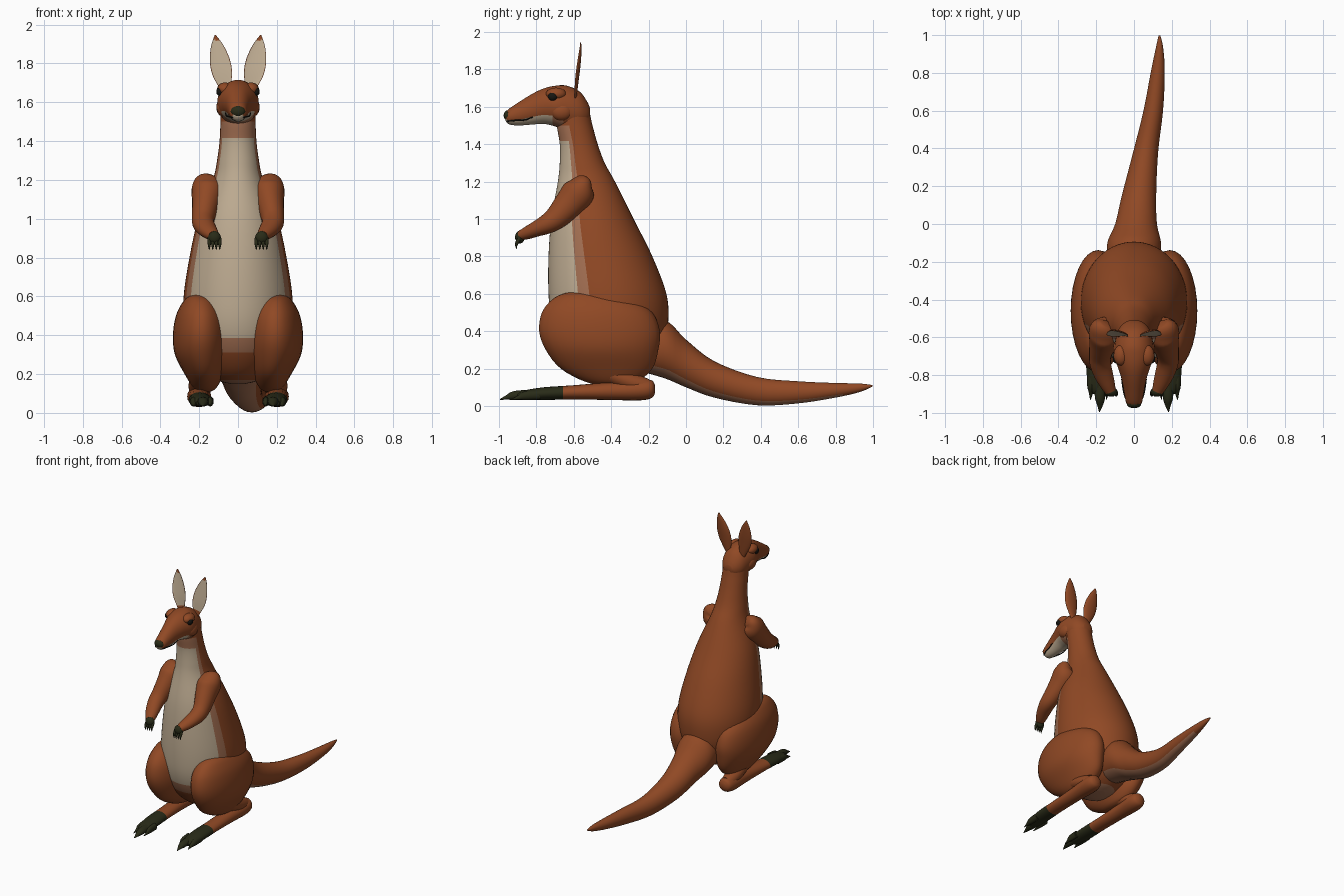
import bpy, bmesh, math
from mathutils import Vector

if "Cube" in bpy.data.objects:
    bpy.data.objects.remove(bpy.data.objects["Cube"])

def mat(name, col):
    m = bpy.data.materials.new(name)
    m.diffuse_color = (*col, 1)
    m.use_nodes = True
    m.node_tree.nodes["Principled BSDF"].inputs["Base Color"].default_value = m.diffuse_color
    return m

MATS = [mat("rust_fur", (.28, .066, .018)), mat("cream_fur", (.54, .43, .30)),
        mat("tan_fur", (.37, .16, .085)), mat("dark_claw", (.022, .024, .009)),
        mat("eye_black", (.008, .008, .006))]
RUST, CREAM, TAN, DARK, BLACK = range(5)

def finish(name, bm, angle=50):
    bmesh.ops.recalc_face_normals(bm, faces=bm.faces)
    me = bpy.data.meshes.new(name)
    bm.to_mesh(me)
    bm.free()
    ob = bpy.data.objects.new(name, me)
    bpy.context.collection.objects.link(ob)
    for m in MATS:
        me.materials.append(m)
    bpy.ops.object.select_all(action='DESELECT')
    ob.select_set(True)
    bpy.context.view_layer.objects.active = ob
    bpy.ops.object.shade_smooth_by_angle(angle=math.radians(angle))
    return ob

def spline(rows, sub):
    """Catmull-Rom through rows of numbers."""
    out, n = [], len(rows)
    for i in range(n - 1):
        p = [rows[max(0, min(n - 1, i + k))] for k in (-1, 0, 1, 2)]
        for s in range(sub):
            t = s / sub
            out.append([.5 * (2*b + (c - a)*t + (2*a - 5*b + 4*c - d)*t*t + (3*b - a - 3*c + d)*t**3)
                        for a, b, c, d in zip(*p)])
    return out + [list(rows[-1])]

def loft(name, rows, seg=24, sub=4, axis=None, rule=lambda c, a: RUST, side=1, shape=None):
    """Skin elliptical rings (x, y, z, half width, half depth); angle 0 is the front or underside."""
    rows = spline(rows, sub)
    pts = [Vector((r[0] * side, r[1], r[2])) for r in rows]
    bm, rings = bmesh.new(), []
    for i, r in enumerate(rows):
        t = Vector(axis) if axis else (pts[min(i + 1, len(pts) - 1)] - pts[max(i - 1, 0)]).normalized()
        u = (Vector((1, 0, 0)) - t * t.x).normalized()
        v = t.cross(u)
        ring = []
        for k in range(seg):
            a = 2 * math.pi * k / seg
            d = shape(math.cos(a)) if shape else -math.cos(a)
            ring.append(bm.verts.new(pts[i] + u * max(r[3], .001) * math.sin(a) + v * max(r[4], .001) * d))
        rings.append(ring)
    for A, B in zip(rings, rings[1:]):
        for k in range(seg):
            f = bm.faces.new((A[k], A[(k+1) % seg], B[(k+1) % seg], B[k]))
            ang = 360 * (k + .5) / seg
            f.material_index = rule(f.calc_center_median(), min(ang, 360 - ang))
    for ring, nxt in ((rings[0], rings[1]), (rings[-1], rings[-2])):
        f = bm.faces.new(ring)
        f.material_index = nxt[0].link_faces[0].material_index
    return finish(name, bm)

def ball(name, loc, size, m, seg=16):
    bm = bmesh.new()
    bmesh.ops.create_uvsphere(bm, u_segments=seg, v_segments=seg // 2 + 2, radius=1)
    for v in bm.verts:
        v.co = Vector([v.co[i] * size[i] + loc[i] for i in range(3)])
    for f in bm.faces:
        f.material_index = m
    return finish(name, bm)

# torso and neck: z, front y, back y, half width
torso = [(.15, -.46, -.34, .04), (.17, -.53, -.27, .11), (.23, -.61, -.18, .18), (.33, -.68, -.12, .24),
         (.45, -.72, -.095, .275), (.6, -.735, -.105, .28), (.8, -.735, -.18, .25), (1.0, -.72, -.28, .205),
         (1.2, -.685, -.38, .13), (1.3, -.675, -.435, .108), (1.4, -.675, -.472, .095),
         (1.5, -.69, -.50, .09), (1.6, -.69, -.525, .085), (1.66, -.65, -.57, .05)]

def torso_rule(c, a):
    if c.z < .17:
        return TAN
    if a > 72 or c.z < .31 or c.z > 1.5:
        return RUST
    return CREAM if a < 60 and .39 < c.z < 1.42 else TAN

loft("torso", [(0, (f + b) / 2, z, w, (b - f) / 2) for z, f, b, w in torso],
     seg=60, sub=6, axis=(0, 0, 1), rule=torso_rule)

# head: y, top z, bottom z, half width
head = [(-.512, 1.59, 1.54, .03), (-.53, 1.63, 1.50, .06), (-.57, 1.682, 1.47, .088), (-.64, 1.713, 1.475, .102),
        (-.70, 1.712, 1.495, .105), (-.76, 1.698, 1.508, .085), (-.82, 1.67, 1.505, .066),
        (-.89, 1.627, 1.50, .052), (-.945, 1.59, 1.505, .042), (-.965, 1.57, 1.525, .025)]

def head_rule(c, a):
    if a < 62 and c.y < -.66:
        return CREAM if c.y < -.71 else TAN
    return RUST

loft("head", [(0, y, (t + b) / 2, w, (t - b) / 2) for y, t, b, w in head],
     seg=36, axis=(0, -1, 0), rule=head_rule)
ball("nose", (0, -.953, 1.553), (.038, .022, .028), DARK)

# tail swinging to one side: left x, right x, y, top z, bottom z
tail = [(-.12, .12, -.30, .42, .2), (-.145, .145, -.12, .46, .15), (-.10, .122, 0, .355, .10),
        (-.065, .118, .15, .24, .045), (-.005, .128, .38, .155, .004), (.05, .154, .6, .132, .014),
        (.088, .163, .8, .123, .045), (.115, .155, .93, .12, .075), (.13, .14, .997, .112, .104)]
loft("tail", [((l + r) / 2, y, (t + b) / 2, (r - l) / 2, (t - b) / 2) for l, r, y, t, b in tail],
     seg=30, axis=(0, 1, 0), rule=lambda c, a: TAN if a > 132 and c.y < .85 else RUST)

# thigh: z, front y, back y, inner x, outer x
thigh = [(.11, -.44, -.34, .14, .19), (.13, -.54, -.26, .11, .23), (.2, -.67, -.18, .075, .275),
         (.3, -.75, -.148, .05, .325), (.4, -.785, -.14, .045, .335), (.5, -.77, -.18, .06, .32),
         (.57, -.715, -.28, .10, .285), (.602, -.65, -.40, .14, .25), (.612, -.58, -.50, .18, .21)]
foot = [(.2, -.165, .09, .02, .02), (.2, -.185, .09, .05, .048), (.2, -.25, .085, .062, .055),
        (.2, -.4, .08, .055, .048), (.198, -.6, .073, .055, .038), (.195, -.76, .066, .058, .034),
        (.19, -.86, .058, .05, .026), (.185, -.90, .052, .03, .016)]
shin = [(.17, -.52, .23, .07, .05), (.18, -.42, .18, .07, .055), (.195, -.3, .13, .06, .052),
        (.2, -.21, .10, .045, .045)]
arm = [(.14, -.53, 1.20, .04, .03), (.15, -.548, 1.185, .075, .06), (.155, -.575, 1.14, .085, .088),
       (.165, -.625, 1.08, .072, .08), (.178, -.69, 1.01, .06, .064), (.178, -.74, .975, .056, .054),
       (.16, -.80, .947, .05, .042), (.14, -.85, .925, .04, .034), (.125, -.885, .912, .03, .026)]
ear = [(.06, -.597, 1.65, .02, .012), (.068, -.596, 1.69, .034, .016), (.082, -.592, 1.755, .052, .02),
       (.095, -.584, 1.82, .051, .02), (.107, -.574, 1.885, .034, .015), (.114, -.567, 1.925, .015, .008),
       (.117, -.565, 1.946, .003, .003)]

def ear_rule(c, a):
    if c.z < 1.69 or c.z > 1.92 or a > 90:
        return RUST
    return CREAM if a < 62 else TAN

for s, tag in ((-1, "left"), (1, "right")):
    loft(tag + "_thigh", [((i + o) / 2, (f + b) / 2, z, (o - i) / 2, (b - f) / 2) for z, f, b, i, o in thigh],
         seg=32, axis=(0, 0, 1), side=s)
    loft(tag + "_shin", shin, seg=20, side=s,
         rule=lambda c, a: CREAM if abs(c.x) < .16 and c.z > .14 else RUST)
    loft(tag + "_foot", foot, seg=20, side=s, axis=(0, -1, 0), sub=6,
         rule=lambda c, a: DARK if c.y < -.655 else RUST)
    # toes tapering into claws
    for x, y0, y1, r in ((.18, -.84, -.995, .03), (.228, -.78, -.93, .022), (.143, -.80, -.93, .018)):
        loft(tag + "_toe", [(x, y0, .06, r, .026), (x, (y0 + y1) / 2, .056, r * .9, .024),
                            (x, y1 + .035, .045, r * .5, .012), (x + .003, y1, .035, .002, .002)],
             seg=12, side=s, rule=lambda c, a: DARK)
    loft(tag + "_arm", arm, seg=24, side=s)
    # paw with four hooked fingers
    ball(tag + "_paw", (s * .122, -.888, .903), (.034, .026, .034), DARK)
    for i in range(4):
        x = .094 + i * .018
        loft(tag + "_finger", [(x, -.888, .90, .009, .01), (x, -.902, .875, .009, .01),
                               (x, -.908, .858, .006, .006), (x, -.905, .838, .001, .001)],
             seg=8, sub=3, side=s, rule=lambda c, a: DARK)
    # cupped ear with pale lining
    loft(tag + "_ear", ear, seg=32, side=s, rule=ear_rule,
         shape=lambda c: -c if c < 0 else .25 * c)
    # brow, eye and cheek
    ball(tag + "_brow", (s * .068, -.695, 1.668), (.04, .055, .034), RUST)
    ball(tag + "_eye", (s * .094, -.712, 1.655), (.018, .026, .023), BLACK)
    ball(tag + "_cheek", (s * .075, -.665, 1.575), (.037, .06, .05), RUST)
    # mouth line along the muzzle
    loft(tag + "_mouth", [(.028, -.955, 1.523, .004, .004), (.049, -.91, 1.527, .004, .004),
                          (.059, -.86, 1.53, .004, .004), (.065, -.82, 1.545, .003, .003)],
         seg=8, side=s, rule=lambda c, a: BLACK)
